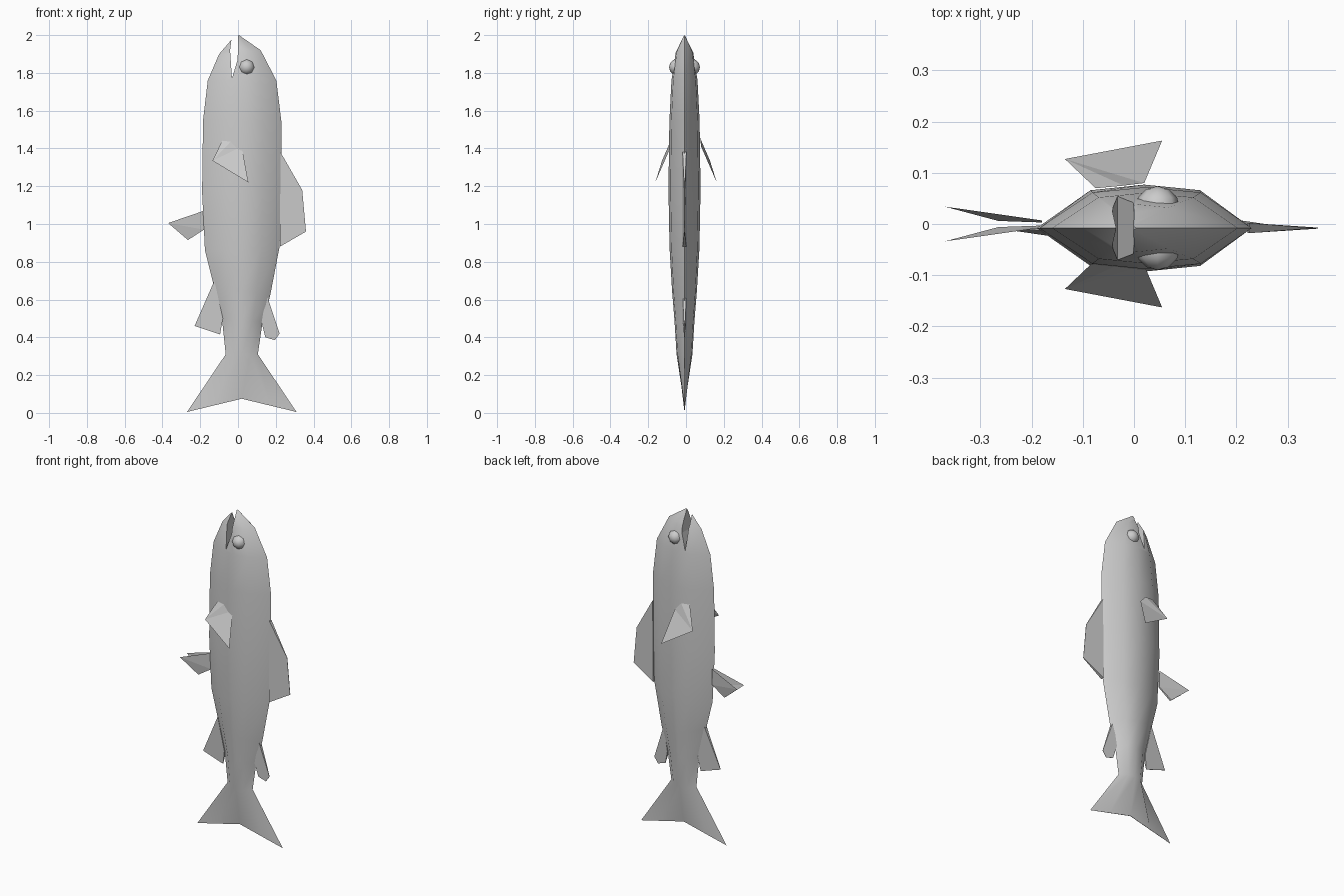
import bpy, math
from mathutils import Matrix, Vector

if "Cube" in bpy.data.objects:
    bpy.data.objects.remove(bpy.data.objects["Cube"])

CY = -0.008  # mid-plane of the fish


def make(name, verts, faces, smooth=None):
    me = bpy.data.meshes.new(name)
    me.from_pydata(verts, [], faces)
    me.update()
    ob = bpy.data.objects.new(name, me)
    bpy.context.collection.objects.link(ob)
    if smooth:
        shade(ob, smooth)
    return ob


def shade(ob, angle):
    bpy.ops.object.select_all(action='DESELECT')
    ob.select_set(True)
    bpy.context.view_layer.objects.active = ob
    bpy.ops.object.shade_smooth_by_angle(angle=math.radians(angle))


# Body and tail: belly x, belly z, back x, back z, half thickness, tail notch
rings = [
    (-0.27, 0.005, 0.31, 0.005, 0.001, 0.07),
    (-0.065, 0.31, 0.105, 0.31, 0.042, 0),
    (-0.085, 0.50, 0.130, 0.48, 0.053, 0),
    (-0.130, 0.68, 0.170, 0.62, 0.066, 0),
    (-0.175, 0.86, 0.220, 0.88, 0.079, 0),
    (-0.190, 1.17, 0.230, 1.20, 0.085, 0),
    (-0.185, 1.55, 0.230, 1.54, 0.080, 0),
    (-0.160, 1.76, 0.203, 1.76, 0.069, 0),
    (-0.100, 1.90, 0.120, 1.92, 0.046, 0),
    (-0.035, 1.975, 0.005, 2.0, 0.006, 0),
]
# Cross-section: position from belly to back, share of the thickness
section = [(0, 0), (0.25, -0.87), (0.5, -1), (0.76, -0.87),
           (1, 0), (0.76, 0.87), (0.5, 1), (0.25, 0.87)]
n = len(section)
verts, faces = [], []
for xl, zl, xr, zr, t, notch in rings:
    for f, s in section:
        verts.append((xl + f * (xr - xl), CY + s * t,
                      zl + f * (zr - zl) + notch * (1 - abs(2 * f - 1))))
for r in range(len(rings) - 1):
    for i in range(n):
        j = (i + 1) % n
        faces.append((r * n + i, r * n + j, (r + 1) * n + j, (r + 1) * n + i))
last = (len(rings) - 1) * n
faces.append([last + i for i in range(n)])
for i in range(3):  # close the thin tail edge
    a, b = i, i + 1
    c, d = (n - i - 1), (n - i) % n
    faces.append((b, a, d, c) if i else (1, 0, 7))
faces.append((4, 3, 5))
faces.remove((3, 2, 6, 5))
faces.append((3, 2, 6, 5))
body = make("body", verts, faces, 38)

# Mouth slit cut out of the head
slit = [(-0.032, 1.77), (-0.002, 1.87), (0.0, 1.94), (-0.002, 2.05),
        (-0.025, 2.05), (-0.042, 1.92)]
m = len(slit)
cv = [(x, y, z) for y in (-0.2, 0.2) for x, z in slit]
cf = [tuple(range(m)), tuple(range(2 * m - 1, m - 1, -1))]
cf += [((i + 1) % m, i, m + i, m + (i + 1) % m) for i in range(m)]
cutter = make("mouth_cutter", cv, cf)
cutter.hide_render = True
cutter.display_type = 'WIRE'
mod = body.modifiers.new("mouth", 'BOOLEAN')
mod.operation = 'DIFFERENCE'
mod.solver = 'EXACT'
mod.object = cutter


# Median fins: wedges, first and last outline points are the root
def median_fin(name, outline, w=0.01):
    k = len(outline)
    vs = []
    for s in (-1, 1):
        for i, (x, z) in enumerate(outline):
            vs.append((x, CY + s * (w if i in (0, k - 1) else 0.001), z))
    fs = [tuple(range(k)), tuple(range(2 * k - 1, k - 1, -1))]
    fs += [((i + 1) % k, i, k + i, k + (i + 1) % k) for i in range(k)]
    return make(name, vs, fs)


median_fin("dorsal_fin", [(0.222, 0.88), (0.36, 0.96), (0.34, 1.18), (0.225, 1.38)])
median_fin("anal_fin", [(-0.125, 0.70), (-0.23, 0.46), (-0.095, 0.415), (-0.08, 0.50)])
median_fin("adipose_fin", [(0.125, 0.48), (0.145, 0.40), (0.195, 0.385),
                           (0.22, 0.42), (0.15, 0.63)])


# Paired fins: thin sheets on both flanks
def paired_fin(name, pts, cy):
    for side, s in (("front", -1), ("back", 1)):
        vs = [(x, cy + s * y, z) for x, y, z in pts]
        tris = [(0, i, i + 1) for i in range(1, len(vs) - 1)]
        make(f"{name}_{side}", vs, tris)


paired_fin("pectoral_fin", [(-0.135, 0.127, 1.335), (0.055, 0.163, 1.22),
                            (0.02, 0.08, 1.41), (-0.02, 0.075, 1.455),
                            (-0.075, 0.07, 1.46)], 0.0)
paired_fin("pelvic_fin", [(-0.37, 0.034, 1.005), (-0.265, 0.006, 0.915),
                          (-0.18, 0.003, 0.97), (-0.18, 0.007, 1.07)], 0.0)

# Eyes
for side, s in (("front", -1), ("back", 1)):
    bpy.ops.mesh.primitive_uv_sphere_add(
        segments=8, ring_count=6, radius=0.044,
        location=(0.046, CY + s * 0.038, 1.83), rotation=(math.pi / 2, 0, 0))
    eye = bpy.context.object
    eye.name = "eye_" + side
    shade(eye, 50)
